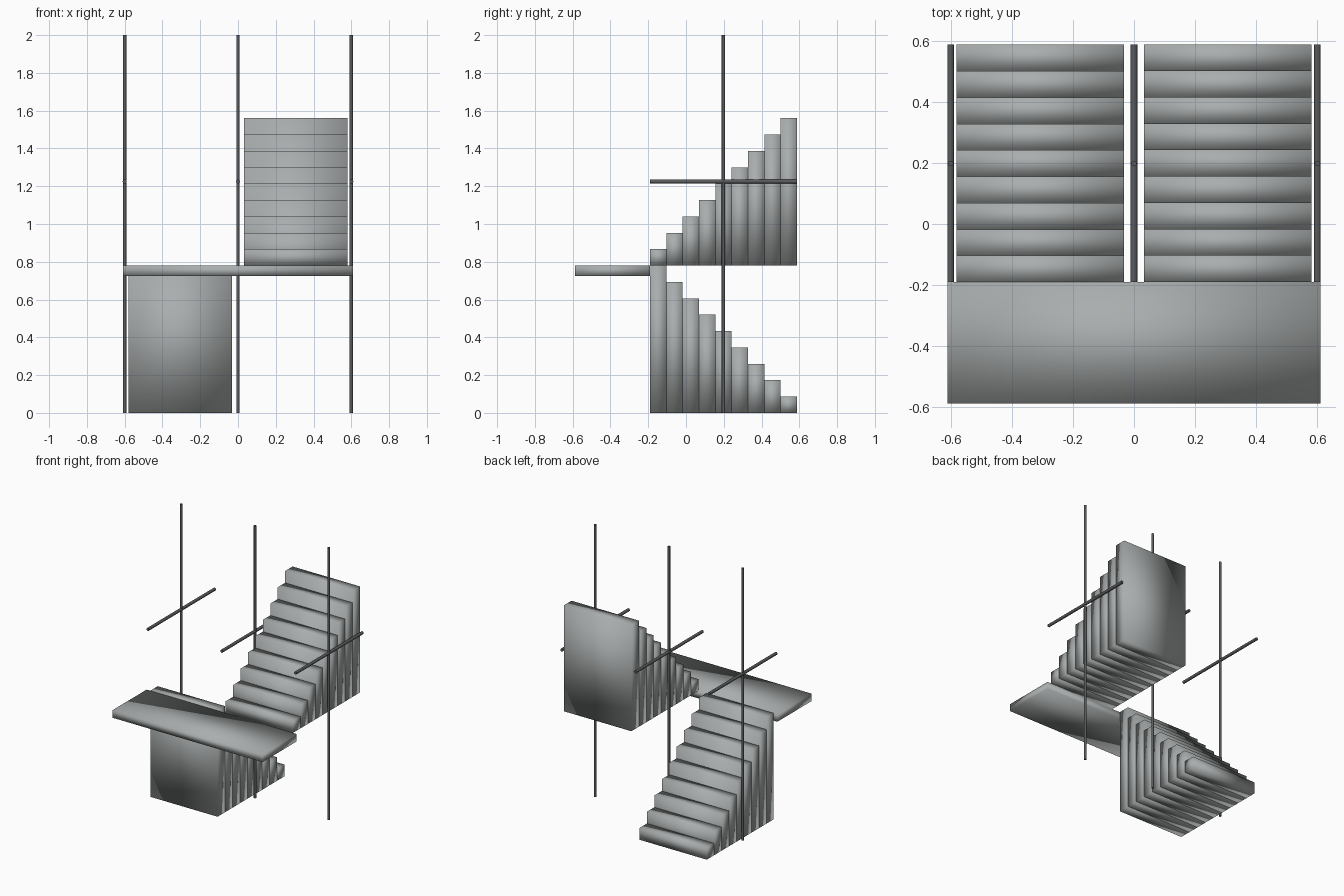
import bpy
from mathutils import Vector

cube = bpy.data.objects.get("Cube")
if cube:
    bpy.data.objects.remove(cube, do_unlink=True)


def make_material(name, color):
    mat = bpy.data.materials.new(name)
    mat.use_nodes = True
    mat.diffuse_color = color
    mat.node_tree.nodes["Principled BSDF"].inputs["Base Color"].default_value = color
    return mat


concrete = make_material("concrete grey", (0.40, 0.42, 0.42, 1))
metal = make_material("dark metal", (0.10, 0.105, 0.11, 1))


def finish(name, mat):
    obj = bpy.context.object
    obj.name = name
    obj.data.materials.append(mat)
    bpy.ops.object.shade_smooth()
    return obj


def box(name, low, high, mat):
    """Soft-shaded box between two opposite corners."""
    low, high = Vector(low), Vector(high)
    bpy.ops.mesh.primitive_cube_add(size=1, location=(low + high) / 2)
    bpy.context.object.scale = high - low
    bpy.ops.object.transform_apply(location=False, rotation=False, scale=True)
    return finish(name, mat)


def rod(name, start, end, radius, mat):
    """Round bar between two points."""
    start, end = Vector(start), Vector(end)
    axis = end - start
    bpy.ops.mesh.primitive_cylinder_add(
        vertices=12, radius=radius, depth=axis.length, location=(start + end) / 2,
        rotation=axis.to_track_quat('Z', 'Y').to_euler())
    finish(name, mat)
    bpy.ops.object.shade_smooth_by_angle()


STEPS = 9
FRONT, BACK = -0.19, 0.587
FLOOR = 0.78
TREAD = (BACK - FRONT) / STEPS
RISE = FLOOR / STEPS

# Two flights of solid columns: lower climbs forward, upper climbs backward
for i in range(STEPS):
    y = FRONT + i * TREAD
    box(f"lower_step_{STEPS - i}", (-0.58, y, 0),
        (-0.033, y + TREAD, (STEPS - i) * RISE), concrete)
    box(f"upper_step_{i + 1}", (0.033, y, FLOOR),
        (0.58, y + TREAD, FLOOR + (i + 1) * RISE), concrete)

# Landing slab joining the flights
box("landing", (-0.61, -0.587, 0.725), (0.61, FRONT, FLOOR), concrete)

# Posts with level handrails
for side, x in (("right", -0.6), ("middle", 0), ("left", 0.6)):
    rod(f"{side}_post", (x, 0.198, 0), (x, 0.198, 2), 0.009, metal)
    rod(f"{side}_handrail", (x, FRONT, 1.225), (x, BACK, 1.225), 0.011, metal)
